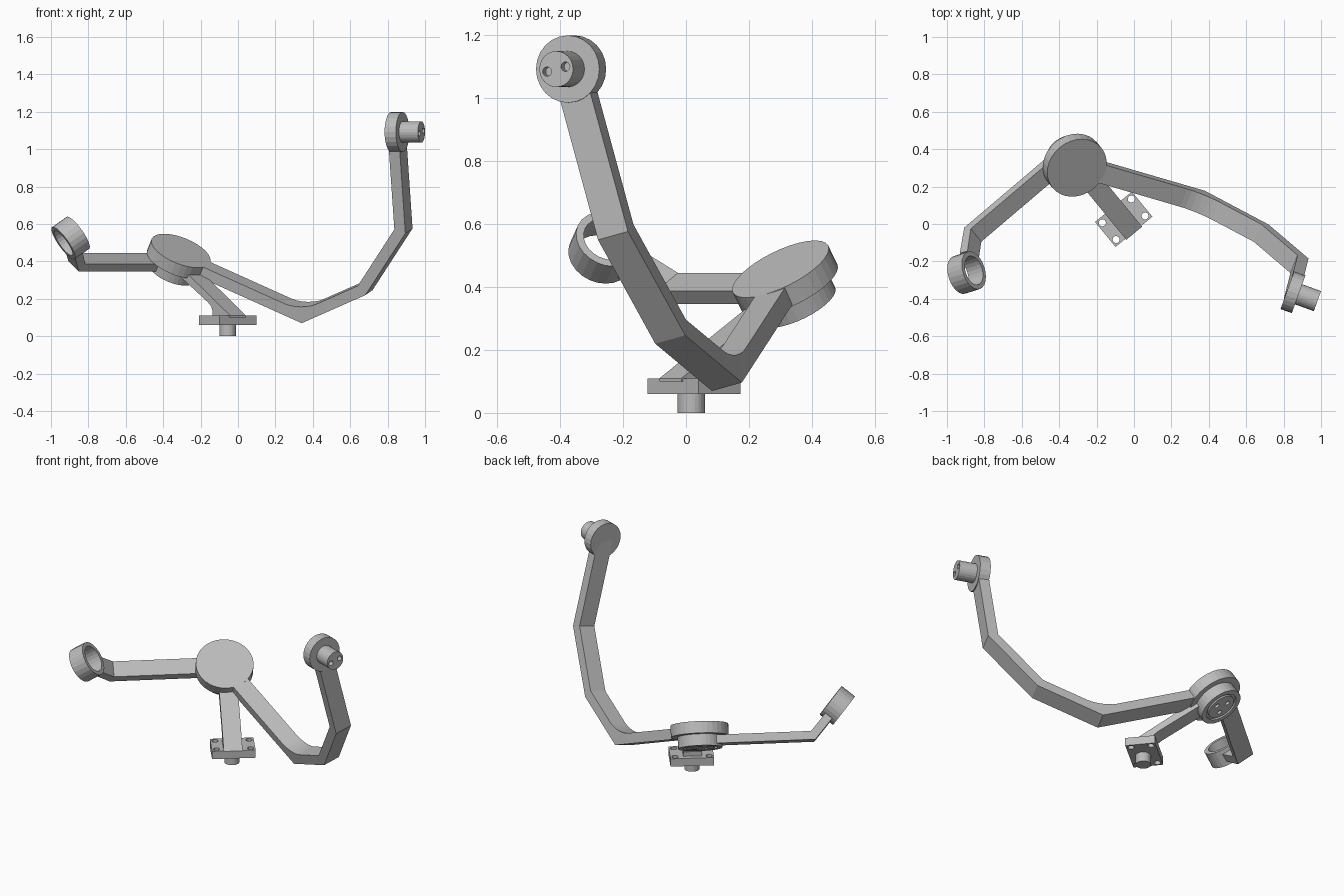
import bpy, bmesh, math
from mathutils import Vector as V, Matrix

if bpy.data.objects.get("Cube"):
    bpy.data.objects.remove(bpy.data.objects["Cube"])

grey = bpy.data.materials.new("plain grey")
grey.use_nodes = True
grey.diffuse_color = (0.5, 0.5, 0.5, 1)
grey.node_tree.nodes["Principled BSDF"].inputs["Base Color"].default_value = (0.5, 0.5, 0.5, 1)


def finish(name, bm):
    bmesh.ops.recalc_face_normals(bm, faces=bm.faces[:])
    mesh = bpy.data.meshes.new(name)
    bm.to_mesh(mesh)
    bm.free()
    mesh.materials.append(grey)
    ob = bpy.data.objects.new(name, mesh)
    bpy.context.collection.objects.link(ob)
    return ob


def lathe(name, profile, origin, axis, closed=False, sides=24):
    """Turn (radius, height) points about an axis; ends are capped unless closed."""
    bm = bmesh.new()
    turn = V(axis).to_track_quat('Z', 'Y')
    rings = []
    for r, h in profile:
        rings.append([bm.verts.new(V(origin) + turn @ V((
            r * math.cos(math.tau * i / sides), r * math.sin(math.tau * i / sides), h)))
            for i in range(sides)])
    pairs = list(zip(rings, rings[1:])) + ([(rings[-1], rings[0])] if closed else [])
    for a, b in pairs:
        for i in range(sides):
            j = (i + 1) % sides
            bm.faces.new((a[i], a[j], b[j], b[i]))
    if not closed:
        bm.faces.new(rings[0])
        bm.faces.new(rings[-1])
    return finish(name, bm)


def bent_arm(name, points, across, width, low, high, fillet=None):
    """Flat bar along a bent path, mitred at the corners."""
    bm = bmesh.new()
    pts = [V(p) for p in points]
    dirs = [(b - a).normalized() for a, b in zip(pts, pts[1:])]
    rows = []
    for i, p in enumerate(pts):
        s0 = dirs[max(i - 1, 0)].cross(across).normalized()
        s1 = dirs[min(i, len(dirs) - 1)].cross(across).normalized()
        mitre = (s0 + s1) / (1 + s0.dot(s1))
        rows.append([bm.verts.new(p + mitre * h + across * k * width / 2)
                     for h, k in ((low, -1), (low, 1), (high, 1), (high, -1))])
    for a, b in zip(rows, rows[1:]):
        for i in range(4):
            j = (i + 1) % 4
            bm.faces.new((a[i], a[j], b[j], b[i]))
    bm.faces.new(rows[0])
    bm.faces.new(rows[-1])
    if fillet:
        row = rows[fillet[0]]
        edge = bm.edges.get((row[2], row[3]))
        bmesh.ops.bevel(bm, geom=[edge], offset=fillet[1], segments=6,
                        profile=0.5, affect='EDGES')
    return finish(name, bm)


def prism(name, outline, offset):
    bm = bmesh.new()
    a = [bm.verts.new(p) for p in outline]
    b = [bm.verts.new(p + offset) for p in outline]
    bm.faces.new(a)
    bm.faces.new(b)
    for i in range(len(a)):
        j = (i + 1) % len(a)
        bm.faces.new((a[i], a[j], b[j], b[i]))
    return finish(name, bm)


def drill(ob, centres, axis, radius, depth):
    for c in centres:
        cutter = lathe("cutter", [(radius, -depth), (radius, depth)], c, axis, sides=14)
        cutter.hide_render = True
        mod = ob.modifiers.new("hole", 'BOOLEAN')
        mod.operation, mod.solver, mod.object = 'DIFFERENCE', 'EXACT', cutter
        bpy.context.view_layer.objects.active = ob
        bpy.ops.object.modifier_apply(modifier=mod.name)
        bpy.data.objects.remove(cutter)


UP = V((0, 0, 1))
along = V((0.773, 0.634, 0))      # long side of the base plate
down = V((0.634, -0.773, 0))      # heading of the sloping base arm

# Base plate, its four holes and the peg beneath
centre = V((-0.055, 0.025, 0.06))
corners = [centre + along * a * 0.1275 + down * b * 0.0865
           for a, b in ((-1, -1), (1, -1), (1, 1), (-1, 1))]
plate = prism("base_plate", corners, UP * 0.05)
drill(plate, [centre + along * a * 0.1 + down * b * 0.058
              for a in (-1, 1) for b in (-1, 1)], UP, 0.019, 0.2)
lathe("base_peg", [(0.044, 0), (0.044, 0.07)], (-0.055, 0.017, 0), UP)

# Sloping base arm with its upright foot
start = V((-0.34, 0.338, 0)) + along * (0.018 - 0.055)
side = [(0.05, 0.345), (0.05, 0.40), (0.516, 0.11), (0.516, 0.1),
        (0.366, 0.1), (0.366, 0.135), (0.355, 0.16), (0.33, 0.18)]
prism("base_arm", [start + down * s + UP * z for s, z in side], along * 0.11)

# Tilted shoulder: cover disc on top, grooved hub below
tilt = V((0.34, -0.415, 0.842)).normalized()
shoulder = V((-0.305, 0.3, 0.457))
lathe("shoulder_disc", [(0.169, 0), (0.169, -0.07)], shoulder, tilt, sides=32)
hub = lathe("shoulder_hub", [(0.13, -0.06), (0.13, -0.138), (0.1, -0.138), (0.1, -0.126),
                             (0.085, -0.126), (0.085, -0.138)], shoulder, tilt, sides=32)
spoke = tilt.cross(along).normalized()
drill(hub, [shoulder - tilt * 0.138 + Matrix.Rotation(math.tau * i / 3, 3, tilt) @ spoke * 0.042
            for i in range(3)], tilt, 0.015, 0.015)

# Right arm, ending in an open ring
lean = V((-0.53, 0.647, 0.54)).normalized()
elbow, ring = V((-0.862, -0.057, 0.395)), V((-0.895, -0.26, 0.525))
bent_arm("right_arm", [(-0.385, 0.348, 0.395), elbow, elbow.lerp(ring, 0.63)],
         lean, 0.106, -0.025, 0.025)
lathe("right_ring", [(0.105, -0.049), (0.105, 0.049), (0.08, 0.049), (0.08, -0.049)],
      ring, (0.79, 0.25, 0.56), closed=True)

# Left arm, bent in one plane from the shoulder to the raised end
plane = V((0.363, 0.897, 0.252)).normalized()
bent_arm("left_arm", [shoulder - tilt * 0.075, (0.36, 0.13, 0.083), (0.70, -0.05, 0.233),
                      (0.914, -0.232, 0.563), (0.878, -0.375, 1.09)],
         plane, 0.106, 0, 0.062, fillet=(1, 0.1))

# Left end disc with its two-hole peg
out = V((0.94, -0.34, 0)).normalized()
end = V((0.85, -0.365, 1.092))
lathe("left_end_disc", [(0.107, -0.032), (0.107, 0.032)], end, out)
peg = lathe("left_peg", [(0.057, 0.02), (0.057, 0.139)], end, out)
across = V((0.34, 0.94, 0.25)).normalized()
drill(peg, [end + out * 0.139 + across * k * 0.032 for k in (-1, 1)], out, 0.015, 0.03)
